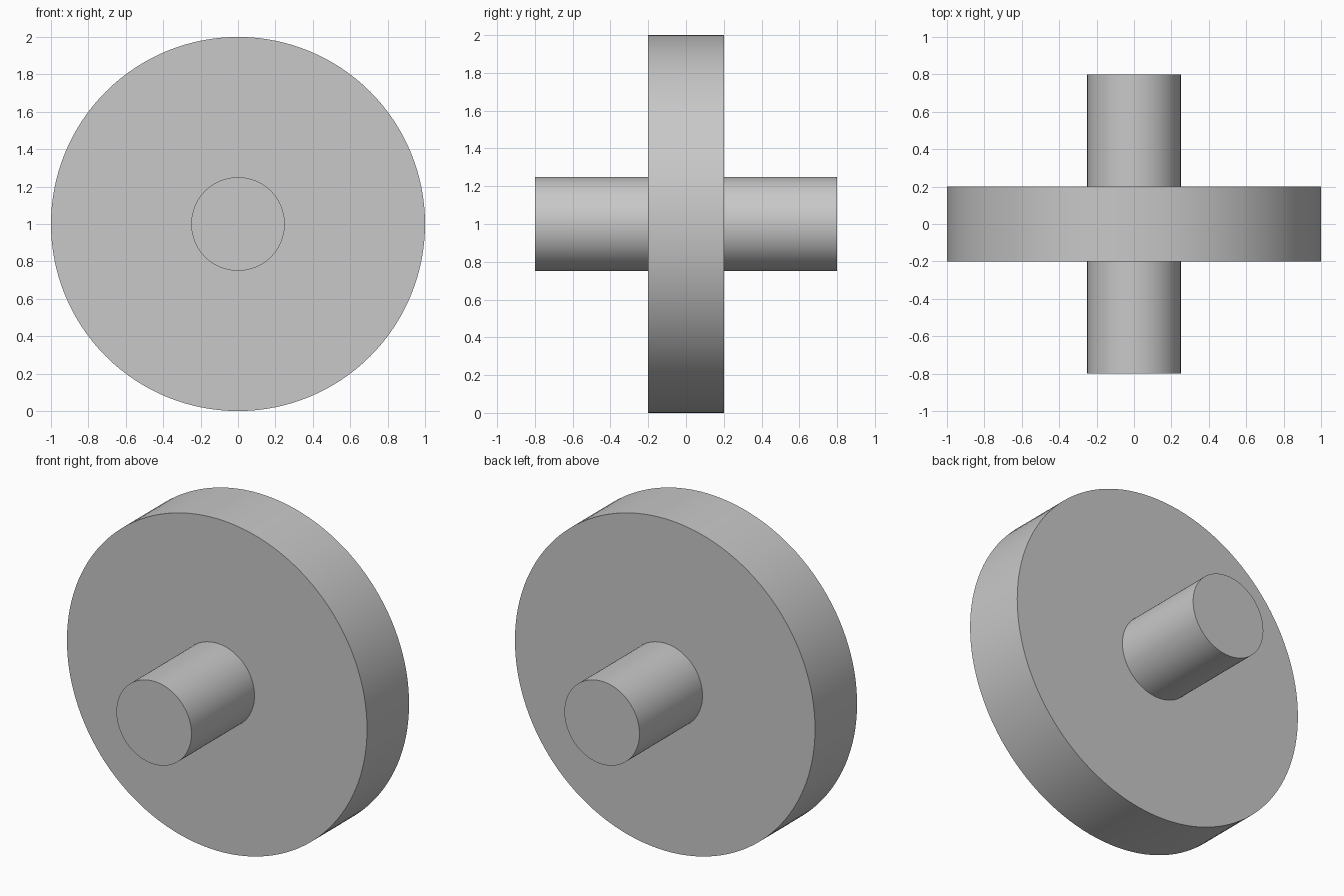
import bpy
import math

default_cube = bpy.data.objects.get("Cube")
if default_cube:
    bpy.data.objects.remove(default_cube, do_unlink=True)

# Single plain grey
GREY = (0.58, 0.58, 0.58, 1.0)
grey = bpy.data.materials.new("grey")
grey.use_nodes = True
grey.diffuse_color = GREY
grey.node_tree.nodes["Principled BSDF"].inputs["Base Color"].default_value = GREY


def cylinder_along_y(name, radius, length, segments):
    """Smooth cylinder lying along y, centred at the wheel hub."""
    bpy.ops.mesh.primitive_cylinder_add(
        vertices=segments, radius=radius, depth=length,
        location=(0, 0, 1), rotation=(math.pi / 2, 0, 0))
    part = bpy.context.object
    part.name = name
    part.data.materials.append(grey)
    bpy.ops.object.transform_apply(location=False, rotation=True, scale=True)
    bpy.ops.object.shade_smooth_by_angle(angle=math.radians(30))
    return part


# Broad disc, with the axle passing through it and out of both faces
cylinder_along_y("wheel_disc", 1.0, 0.4, 128)
cylinder_along_y("axle", 0.25, 1.6, 96)
